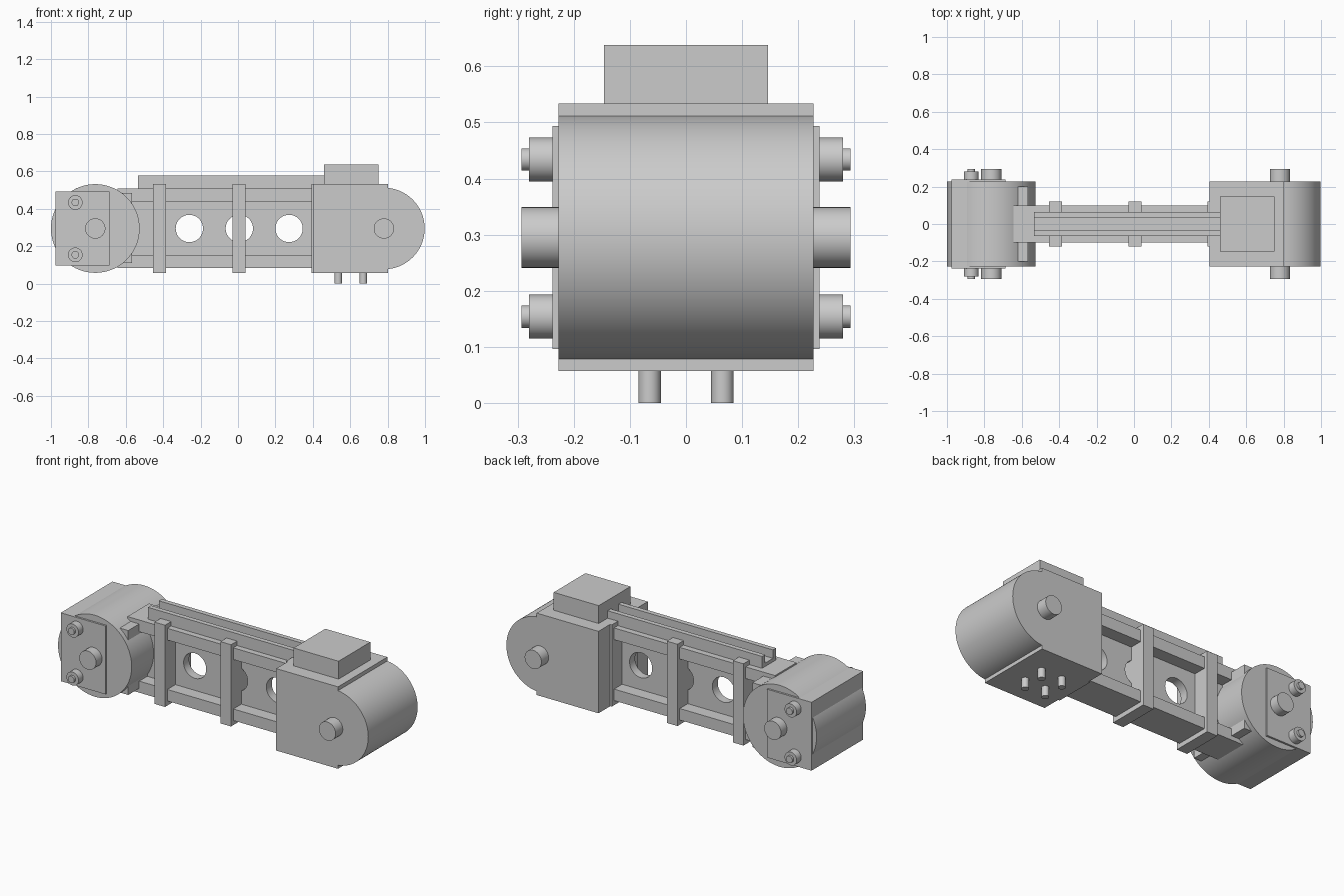
import bpy
import math

cube = bpy.data.objects.get("Cube")
if cube:
    bpy.data.objects.remove(cube)

GREY = (0.6, 0.6, 0.6, 1)
metal = bpy.data.materials.new("plain_grey")
metal.use_nodes = True
metal.diffuse_color = GREY
metal.node_tree.nodes["Principled BSDF"].inputs["Base Color"].default_value = GREY

AXIS_Z = 0.295   # height of both axles
LEFT_X = -0.763  # drum axle
RIGHT_X = 0.78   # housing axle


def box(name, x0, x1, y0, y1, z0, z1):
    bpy.ops.mesh.primitive_cube_add(
        size=1, location=((x0 + x1) / 2, (y0 + y1) / 2, (z0 + z1) / 2))
    ob = bpy.context.object
    ob.name = name
    ob.scale = (x1 - x0, y1 - y0, z1 - z0)
    bpy.ops.object.transform_apply(location=False, rotation=False, scale=True)
    ob.data.materials.append(metal)
    return ob


def cylinder(name, radius, length, location, along_y=True, sides=64):
    bpy.ops.mesh.primitive_cylinder_add(
        vertices=sides, radius=radius, depth=length, location=location,
        rotation=(math.pi / 2 if along_y else 0, 0, 0))
    ob = bpy.context.object
    ob.name = name
    ob.data.materials.append(metal)
    bpy.ops.object.shade_smooth_by_angle(angle=math.radians(30))
    return ob


# Drum end with its clamp block
cylinder("drum", 0.237, 0.454, (LEFT_X, 0, AXIS_Z), sides=96)
box("clamp_block", -0.975, -0.687, -0.238, 0.238, 0.096, 0.494)
box("drum_bracket", -0.7, -0.567, -0.2, 0.2, 0.11, 0.485)
cylinder("drum_axle", 0.054, 0.586, (LEFT_X, 0, AXIS_Z))
for label, z in (("upper", 0.434), ("lower", 0.154)):
    cylinder(label + "_bolt", 0.039, 0.56, (-0.87, 0, z), sides=48)
    cylinder(label + "_bolt_tip", 0.02, 0.586, (-0.87, 0, z), sides=32)

# Rounded housing end
box("housing", 0.405, 0.803, -0.227, 0.227, 0.057, 0.534)
cylinder("housing_nose", 0.218, 0.454, (RIGHT_X, 0, AXIS_Z), sides=96)
cylinder("housing_axle", 0.054, 0.586, (RIGHT_X, 0, AXIS_Z))
box("top_box", 0.46, 0.75, -0.146, 0.146, 0.53, 0.638)
for x in (0.536, 0.67):
    for y in (-0.065, 0.065):
        cylinder("foot_pin", 0.02, 0.08, (x, y, 0.04), along_y=False, sides=32)

# Beam: web with lightening holes between two chords
web = box("beam_web", -0.6, 0.42, -0.025, 0.025, 0.12, 0.48)
for x in (-0.26, 0.007, 0.273):
    cutter = cylinder("hole_cutter", 0.073, 0.3, (x, 0, AXIS_Z))
    cutter.hide_render = True
    cutter.hide_set(True)
    cut = web.modifiers.new("hole", "BOOLEAN")
    cut.operation = "DIFFERENCE"
    cut.solver = "EXACT"
    cut.object = cutter
box("upper_chord", -0.643, 0.42, -0.099, 0.099, 0.44, 0.508)
box("lower_chord", -0.643, 0.42, -0.099, 0.099, 0.085, 0.152)
for x in (-0.42, 0.005, 0.428):
    box("beam_rib", x - 0.034, x + 0.034, -0.12, 0.12, 0.058, 0.534)

# Open channel rail on top of the beam
box("rail_floor", -0.535, 0.47, -0.064, 0.064, 0.505, 0.528)
for side in (-1, 1):
    inner, outer = sorted((side * 0.036, side * 0.064))
    box("rail_wall", -0.535, 0.47, inner, outer, 0.52, 0.577)
